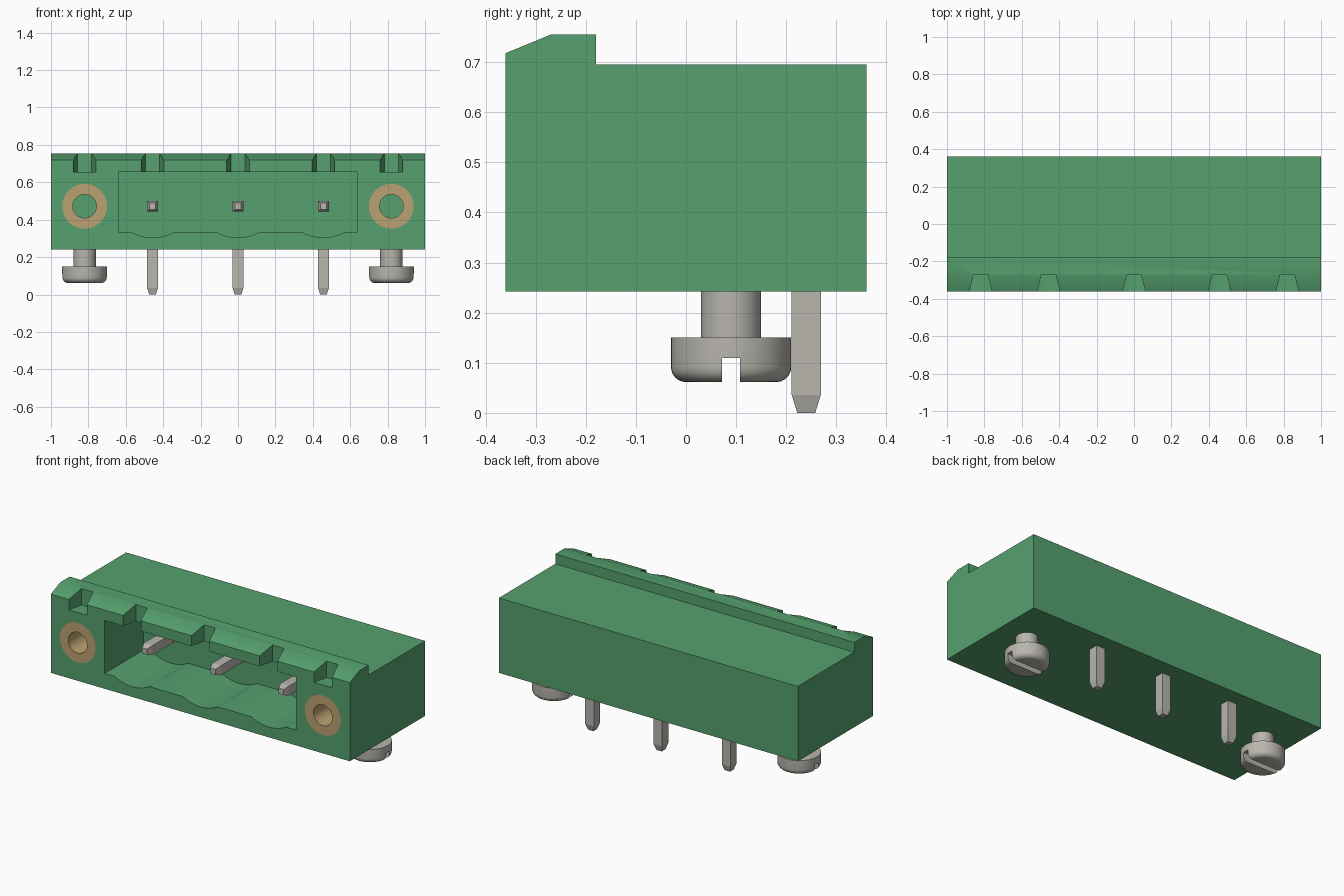
import bpy, bmesh, math
from mathutils import Matrix

cube = bpy.data.objects.get("Cube")
if cube:
    bpy.data.objects.remove(cube, do_unlink=True)


def material(name, rgb):
    m = bpy.data.materials.new(name)
    m.use_nodes = True
    m.diffuse_color = (*rgb, 1)
    m.node_tree.nodes["Principled BSDF"].inputs["Base Color"].default_value = (*rgb, 1)
    return m


GREEN = material("green plastic", (0.092, 0.355, 0.158))
BRASS = material("brass", (0.50, 0.36, 0.165))
METAL = material("grey metal", (0.48, 0.465, 0.42))


def finish(name, bm, mat):
    bmesh.ops.recalc_face_normals(bm, faces=bm.faces)
    mesh = bpy.data.meshes.new(name)
    bm.to_mesh(mesh)
    bm.free()
    mesh.materials.append(mat)
    ob = bpy.data.objects.new(name, mesh)
    bpy.context.collection.objects.link(ob)
    return ob


def prism(name, pts, axis, lo, hi, mat=GREEN):
    """Extrude a 2D outline along one axis; points give the other two axes in order."""
    def place(p, t):
        co = list(p)
        co.insert("xyz".index(axis), t)
        return co
    bm = bmesh.new()
    a = [bm.verts.new(place(p, lo)) for p in pts]
    b = [bm.verts.new(place(p, hi)) for p in pts]
    bm.faces.new(a)
    bm.faces.new(b[::-1])
    n = len(pts)
    for i in range(n):
        j = (i + 1) % n
        bm.faces.new((a[i], b[i], b[j], a[j]))
    return finish(name, bm, mat)


def lathe(name, profile, mat, closed=False, steps=48):
    """Revolve (radius, height) points around z."""
    bm = bmesh.new()
    vs = [bm.verts.new((r, 0, z)) for r, z in profile]
    edges = [bm.edges.new(e) for e in zip(vs, vs[1:])]
    if closed:
        edges.append(bm.edges.new((vs[-1], vs[0])))
    bmesh.ops.spin(bm, geom=vs + edges, cent=(0, 0, 0), axis=(0, 0, 1),
                   angle=2 * math.pi, steps=steps)
    bmesh.ops.remove_doubles(bm, verts=bm.verts, dist=1e-5)
    return finish(name, bm, mat)


def activate(ob):
    bpy.ops.object.select_all(action="DESELECT")
    ob.select_set(True)
    bpy.context.view_layer.objects.active = ob


def cut(ob, cutter):
    mod = ob.modifiers.new("cut", "BOOLEAN")
    mod.operation, mod.solver, mod.object = "DIFFERENCE", "EXACT", cutter
    activate(ob)
    bpy.ops.object.modifier_apply(modifier=mod.name)
    bpy.data.objects.remove(cutter, do_unlink=True)


def smooth(ob):
    activate(ob)
    bpy.ops.object.shade_smooth_by_angle(angle=math.radians(35))


PIN_X = (-0.457, 0, 0.457)
SIDE_X = (-0.82, 0.82)
AXIS_Z = 0.472      # height of contacts and sleeves
FRONT = -0.36

# Housing with a chamfered ridge along the front top edge
body = prism("housing", [(FRONT, 0.242), (0.36, 0.242), (0.36, 0.695), (-0.18, 0.695),
                         (-0.18, 0.755), (-0.27, 0.755), (FRONT, 0.718)], "x", -1, 1)

# Socket opening whose floor has a shallow arc below each contact
outline = [(0.64, 0.655), (-0.64, 0.655), (-0.64, 0.335)]
half, sag = 0.117, 0.031
R = (half ** 2 + sag ** 2) / (2 * sag)
for px in PIN_X:
    for i in range(13):
        x = half * (i / 6 - 1)
        outline.append((px + x, 0.335 - sag + R - math.sqrt(R * R - x * x)))
outline.append((0.64, 0.335))
cut(body, prism("socket_cutter", outline, "y", -0.5, 0.01))

# Tapered notches in the ridge; the middle ones open into the socket
for x in PIN_X + SIDE_X:
    floor = 0.655 if abs(x) > 0.7 else 0.6
    cut(body, prism("notch_cutter", [(x - 0.07, -0.40), (x + 0.07, -0.40),
                                     (x + 0.038, -0.269), (x - 0.038, -0.269)], "z", floor, 0.9))

# Threaded sleeves set into both ends of the front
for x, side in zip(SIDE_X, ("right", "left")):
    turn = Matrix.Translation((x, FRONT, AXIS_Z)) @ Matrix.Rotation(-math.pi / 2, 4, "X")
    hole = lathe("hole_cutter", [(0, -0.1), (0.12, -0.1), (0.12, 0.3), (0, 0.3)], GREEN)
    hole.data.transform(turn)
    cut(body, hole)
    sleeve = lathe(side + "_sleeve", [(0.063, 0), (0.12, 0), (0.12, 0.3), (0.063, 0.3)],
                   BRASS, closed=True)
    sleeve.data.transform(turn)
    smooth(sleeve)
smooth(body)

# Slotted screws below
fillet = [(0.09 + 0.03 * math.sin(a), 0.0915 - 0.03 * math.cos(a))
          for a in (i * math.pi / 12 for i in range(7))]
for x, side in zip(SIDE_X, ("right", "left")):
    screw = lathe(side + "_screw", [(0, 0.0615)] + fillet +
                  [(0.12, 0.15), (0.06, 0.15), (0.06, 0.26), (0, 0.26)], METAL)
    cut(screw, prism("slot_cutter", [(-0.018, 0), (0.018, 0), (0.018, 0.11), (-0.018, 0.11)],
                     "x", -0.3, 0.3, METAL))
    screw.data.transform(Matrix.Translation((x, 0.09, 0)))
    smooth(screw)

# Bent square contact pins: stations are (y, z, half width, section direction)
STATIONS = [(0.24, 0, 0.018, (1, 0)), (0.24, 0.036, 0.029, (1, 0)),
            (0.24, AXIS_Z, 0.029, (1, 1)),
            (-0.205, AXIS_Z, 0.029, (0, 1)), (-0.24, AXIS_Z, 0.017, (0, 1))]
for px, side in zip(PIN_X, ("right", "middle", "left")):
    bm = bmesh.new()
    rings = []
    for y, z, h, (ny, nz) in STATIONS:
        rings.append([bm.verts.new((px + sx * h, y + s * h * ny, z + s * h * nz))
                      for sx, s in ((-1, -1), (1, -1), (1, 1), (-1, 1))])
    for a, b in zip(rings, rings[1:]):
        for i in range(4):
            j = (i + 1) % 4
            bm.faces.new((a[i], a[j], b[j], b[i]))
    bm.faces.new(rings[0])
    bm.faces.new(rings[-1])
    finish(side + "_pin", bm, METAL)
